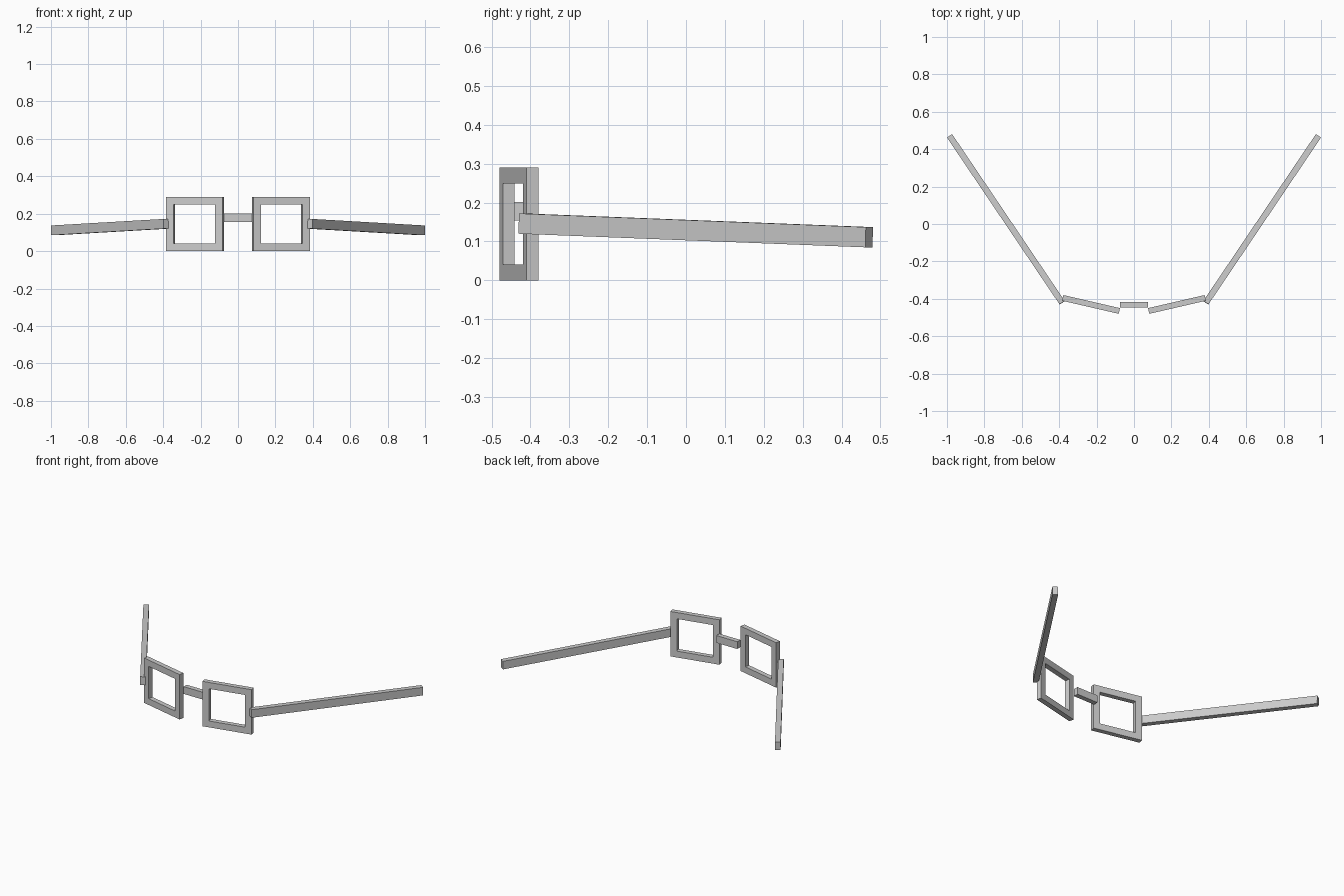
import bpy
from math import radians, cos, sin
from mathutils import Vector, Matrix

if "Cube" in bpy.data.objects:
    bpy.data.objects.remove(bpy.data.objects["Cube"])


def make_mesh(name, verts, faces, matrix):
    mesh = bpy.data.meshes.new(name)
    # mirrored copies flip the winding
    if matrix.determinant() < 0:
        faces = [f[::-1] for f in faces]
    mesh.from_pydata([matrix @ Vector(v) for v in verts], [], faces)
    obj = bpy.data.objects.new(name, mesh)
    bpy.context.collection.objects.link(obj)
    return obj


def box(name, size, matrix):
    x, y, z = (s / 2 for s in size)
    ring = [(-x, -y), (x, -y), (x, y), (-x, y)]
    verts = [(a, b, c) for c in (-z, z) for a, b in ring]
    faces = [(3, 2, 1, 0), (4, 5, 6, 7)]
    faces += [(i, (i + 1) % 4, (i + 1) % 4 + 4, i + 4) for i in range(4)]
    return make_mesh(name, verts, faces, matrix)


def square_rim(name, width, height, depth, bar, matrix):
    # four loops: front outer, front inner, back inner, back outer
    verts = []
    for inset, y in ((0, -depth / 2), (bar, -depth / 2), (bar, depth / 2), (0, depth / 2)):
        w, h = width / 2 - inset, height / 2 - inset
        verts += [(-w, y, -h), (w, y, -h), (w, y, h), (-w, y, h)]
    faces = []
    for k in range(4):
        a, b = k * 4, (k + 1) % 4 * 4
        for i in range(4):
            j = (i + 1) % 4
            faces.append((a + i, a + j, b + j, b + i))
    return make_mesh(name, verts, faces, matrix)


# Temple arm axis, running back, outward and slightly down
start, end = Vector((0.384, -0.421, 0.146)), Vector((0.986, 0.471, 0.111))
arm = end - start
arm_matrix = Matrix.Translation((start + end) / 2) @ arm.to_track_quat('X', 'Z').to_matrix().to_4x4()
rim_matrix = Matrix.Translation((0.23, -0.43, 0.145)) @ Matrix.Rotation(radians(13), 4, 'Z')

for side, sx in (("right", 1), ("left", -1)):
    mirror = Matrix.Diagonal((sx, 1, 1, 1))
    # Lens rims
    square_rim("lens_rim_" + side, 0.311, 0.29, 0.031, 0.041, mirror @ rim_matrix)
    # Temple arms
    box("temple_arm_" + side, (arm.length, 0.033, 0.052), mirror @ arm_matrix)

# Nose bridge
box("nose_bridge", (0.15, 0.031, 0.047), Matrix.Translation((0, -0.432, 0.178)))
